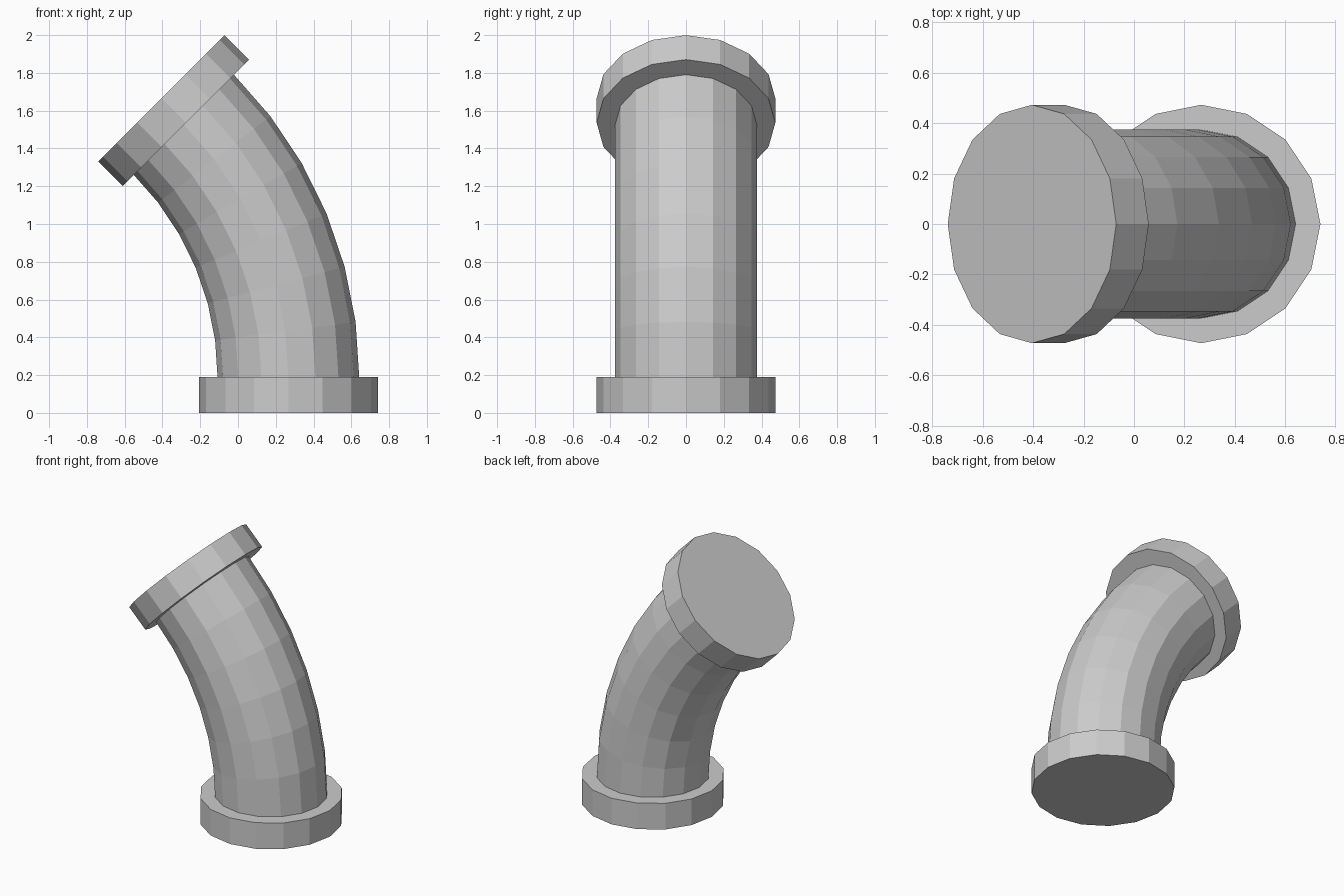
import bpy, bmesh
from math import sin, cos, pi, radians
from mathutils import Vector

if "Cube" in bpy.data.objects:
    bpy.data.objects.remove(bpy.data.objects["Cube"])

SIDES = 16
BEND = radians(45)
STEPS = 6


def tube(name, stations, radius):
    """Capped flat-faced tube; stations are (x, z, tilt) of each ring."""
    bm = bmesh.new()
    rings = []
    for x, z, tilt in stations:
        across = Vector((cos(tilt), 0, sin(tilt)))
        ring = []
        for i in range(SIDES):
            a = 2 * pi * i / SIDES
            p = Vector((x, 0, z)) + radius * (across * cos(a) + Vector((0, sin(a), 0)))
            ring.append(bm.verts.new(p))
        rings.append(ring)
    for low, high in zip(rings, rings[1:]):
        for i in range(SIDES):
            j = (i + 1) % SIDES
            bm.faces.new((low[i], low[j], high[j], high[i]))
    bm.faces.new(rings[0][::-1])
    bm.faces.new(rings[-1])
    bmesh.ops.recalc_face_normals(bm, faces=bm.faces)
    mesh = bpy.data.meshes.new(name)
    bm.to_mesh(mesh)
    bm.free()
    obj = bpy.data.objects.new(name, mesh)
    bpy.context.collection.objects.link(obj)
    return obj


# End flanges
tube("bottom_flange", [(0.267, 0, 0), (0.267, 0.19, 0)], 0.473)
tube("top_flange", [(-0.276, 1.536, BEND), (-0.405, 1.665, BEND)], 0.473)

# Bent pipe: circular arc with short straight ends sunk into the flanges
R, X0, Z0, SINK = 1.9, 0.267, 0.185, 0.03
arc = []
for k in range(STEPS + 1):
    t = BEND * k / STEPS
    arc.append((X0 - R * (1 - cos(t)), Z0 + R * sin(t), t))
ex, ez, _ = arc[-1]
path = [(X0, Z0 - SINK, 0)] + arc
path.append((ex - SINK * sin(BEND), ez + SINK * cos(BEND), BEND))
tube("bent_pipe", path, 0.375)
